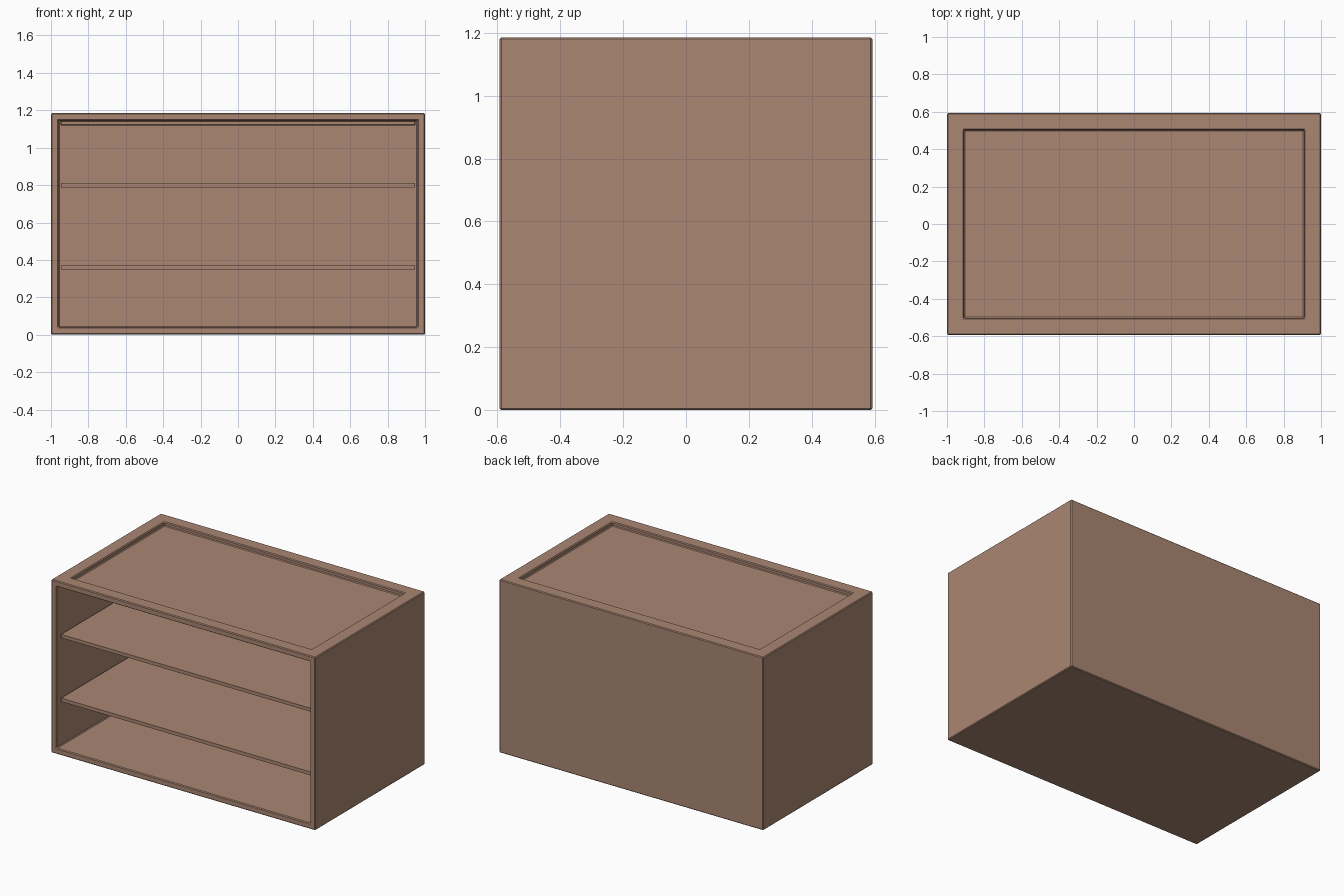
import bpy, bmesh

if "Cube" in bpy.data.objects:
    bpy.data.objects.remove(bpy.data.objects["Cube"])

W, D, H = 2.0, 1.185, 1.185

wood = bpy.data.materials.new("brown_wood")
wood.diffuse_color = (0.40, 0.24, 0.17, 1)
wood.use_nodes = True
wood.node_tree.nodes["Principled BSDF"].inputs["Base Color"].default_value = wood.diffuse_color


def box_bmesh(size, center):
    bm = bmesh.new()
    bmesh.ops.create_cube(bm, size=1)
    for v in bm.verts:
        v.co = [c + s * k for c, s, k in zip(center, size, v.co)]
    return bm


def finish(bm, name):
    mesh = bpy.data.meshes.new(name)
    bm.to_mesh(mesh)
    bm.free()
    mesh.materials.append(wood)
    obj = bpy.data.objects.new(name, mesh)
    bpy.context.collection.objects.link(obj)
    return obj


# Cabinet shell: open front, shallow tray sunk into the top
bm = box_bmesh((W, D, H), (0, 0, H / 2))
front = [f for f in bm.faces if f.normal.y < -0.5]
bmesh.ops.delete(bm, geom=front, context='FACES_ONLY')
top = next(f for f in bm.faces if f.normal.z > 0.5)
bmesh.ops.inset_individual(bm, faces=[top], thickness=0.128)
ext = bmesh.ops.extrude_discrete_faces(bm, faces=[top])
for v in ext["faces"][0].verts:
    v.co.z -= 0.027
cabinet = finish(bm, "cabinet_shell")

# Wall thickness and chamfered edges
wall = cabinet.modifiers.new("walls", 'SOLIDIFY')
wall.thickness = 0.04
wall.offset = -1
wall.use_even_offset = True
wall.use_quality_normals = True
edge = cabinet.modifiers.new("chamfer", 'BEVEL')
edge.width = 0.01
edge.segments = 1
edge.limit_method = 'ANGLE'

# Two inner shelves, running from the back wall almost to the front
for name, z in (("lower_shelf", 0.362), ("upper_shelf", 0.798)):
    y0, y1 = -0.56, 0.56
    finish(box_bmesh((1.895, y1 - y0, 0.024), (0, (y0 + y1) / 2, z)), name)
